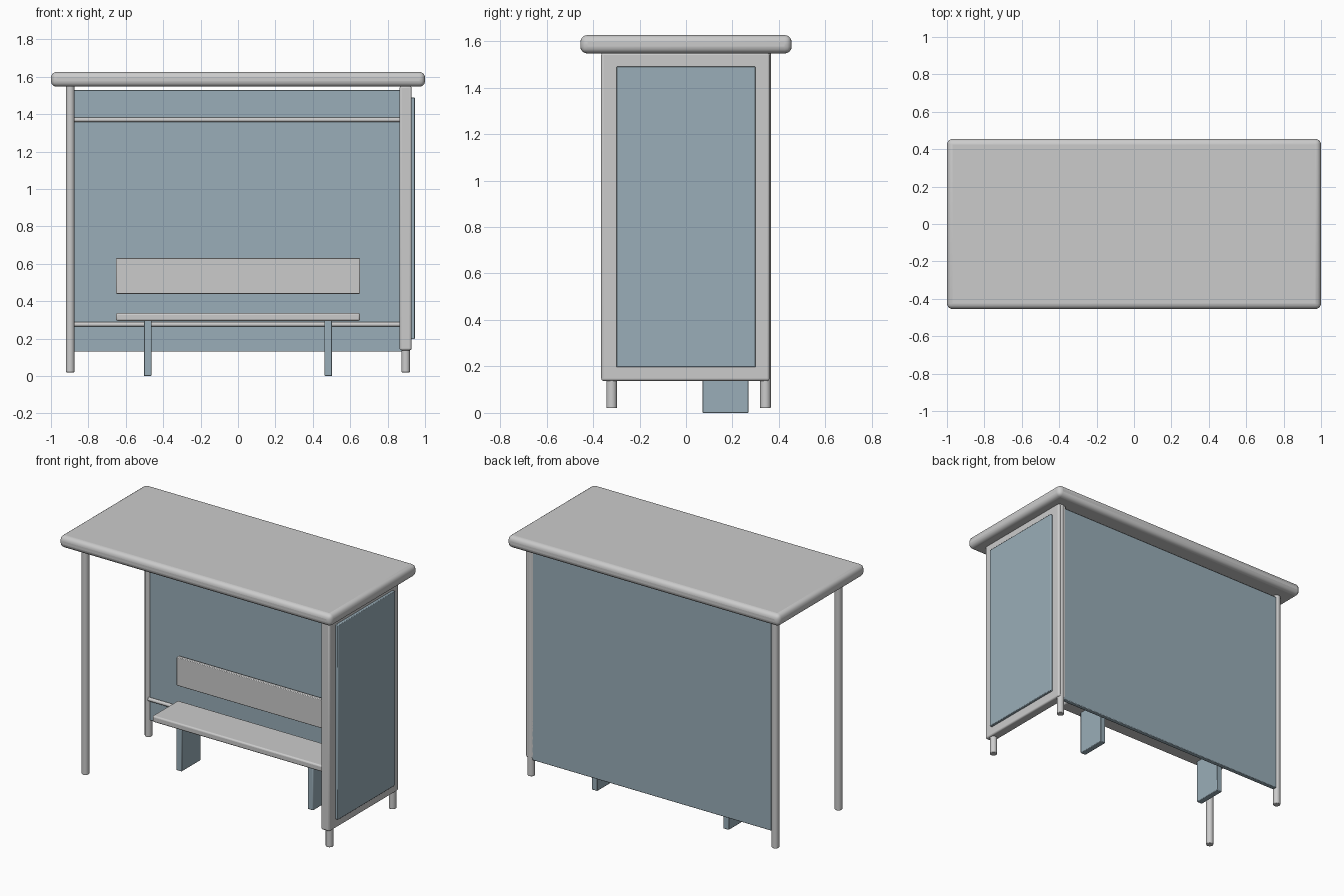
import bpy
from math import radians

if "Cube" in bpy.data.objects:
    bpy.data.objects.remove(bpy.data.objects["Cube"])

glass = bpy.data.materials.new("blue_grey")
glass.diffuse_color = (0.32, 0.42, 0.48, 1)
glass.use_nodes = True
glass.node_tree.nodes["Principled BSDF"].inputs["Base Color"].default_value = glass.diffuse_color


def finish(ob, name, bevel=0, segments=2, mat=None):
    ob.name = name
    if bevel:
        mod = ob.modifiers.new("Bevel", "BEVEL")
        mod.width = bevel
        mod.segments = segments
    if mat:
        ob.data.materials.append(mat)
    bpy.ops.object.shade_smooth_by_angle(angle=radians(35))
    return ob


def box(name, x, y, z, bevel=0.004, segments=2, mat=None):
    """Box from (min, max) ranges on each axis."""
    bpy.ops.mesh.primitive_cube_add(
        size=1, location=[(a + b) / 2 for a, b in (x, y, z)])
    ob = bpy.context.object
    ob.scale = [b - a for a, b in (x, y, z)]
    bpy.ops.object.transform_apply(location=False, rotation=False, scale=True)
    return finish(ob, name, bevel, segments, mat)


def rod(name, radius, length, location, rotation=(0, 0, 0), bevel=0.0):
    bpy.ops.mesh.primitive_cylinder_add(
        vertices=24, radius=radius, depth=length,
        location=location, rotation=rotation)
    ob = finish(bpy.context.object, name, bevel)
    if bevel:
        ob.modifiers["Bevel"].limit_method = "ANGLE"
        ob.modifiers["Bevel"].angle_limit = radians(40)
    return ob


# Roof slab with rounded edges
box("roof", (-1, 1), (-0.455, 0.455), (1.547, 1.626), 0.03, 4)

# Four corner posts
for side, sx in (("left", -1), ("right", 1)):
    for end, y in (("front", -0.32), ("back", 0.342)):
        rod(f"{end}_{side}_post", 0.023, 1.54, (sx * 0.897, y, 0.79), bevel=0.003)

# Back wall and its two horizontal rails
box("back_panel", (-0.88, 0.88), (0.33, 0.36), (0.13, 1.53), mat=glass)
for name, z in (("lower_rail", 0.276), ("upper_rail", 1.37)):
    rod(name, 0.012, 1.76, (0, 0.32, z), (0, radians(90), 0))

# Side display box and its raised pane
box("side_frame", (0.864, 0.928), (-0.365, 0.36), (0.138, 1.55), 0.01, 3)
box("side_pane", (0.91, 0.945), (-0.30, 0.30), (0.197, 1.49), mat=glass)

# Bench
box("seat", (-0.652, 0.652), (0.03, 0.30), (0.295, 0.337), 0.01, 3)
box("backrest", (-0.652, 0.652), (0.285, 0.31), (0.44, 0.63))
for side, sx in (("left", -1), ("right", 1)):
    c = sx * 0.483
    box(f"bench_leg_{side}", (c - 0.02, c + 0.02), (0.07, 0.27), (0, 0.30), mat=glass)
